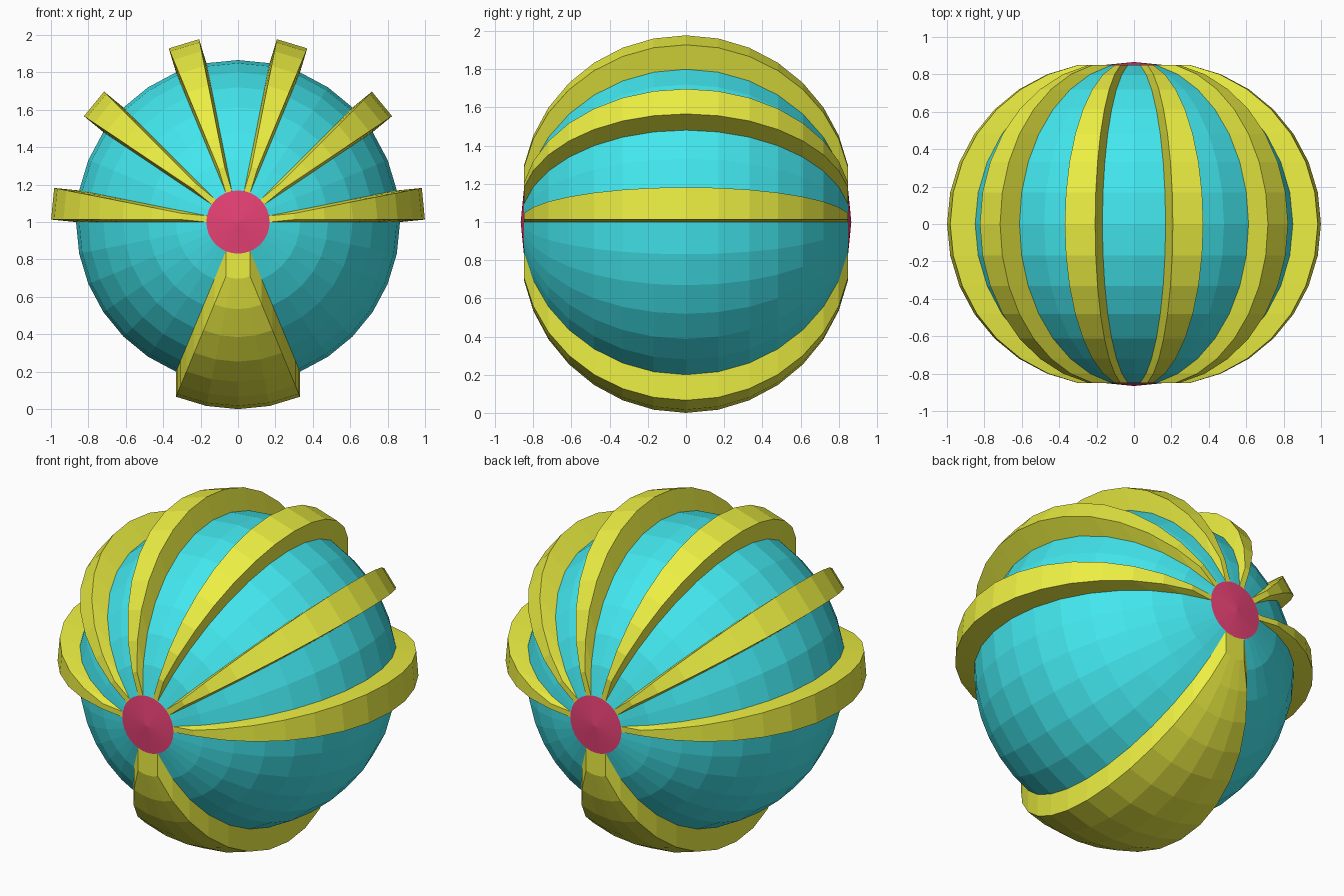
import bpy, bmesh
from math import sin, cos, pi
from mathutils import Vector

if "Cube" in bpy.data.objects:
    bpy.data.objects.remove(bpy.data.objects["Cube"])

R, D = 0.866, 0.134          # ball radius, rib height
SEG, RINGS = 32, 16          # ball is a low-poly sphere with its poles on the y axis
CENTRE = Vector((0, 0, 1))


def point(seg, ring):
    a, t = 2 * pi * seg / SEG, pi * ring / RINGS
    return CENTRE + R * Vector((sin(t) * cos(a), -cos(t), sin(t) * sin(a)))


def material(name, rgb):
    m = bpy.data.materials.new(name)
    m.diffuse_color = (*rgb, 1)
    m.use_nodes = True
    m.node_tree.nodes["Principled BSDF"].inputs["Base Color"].default_value = m.diffuse_color
    return m


def finish(name, bm, mat):
    bmesh.ops.remove_doubles(bm, verts=bm.verts, dist=1e-5)
    me = bpy.data.meshes.new(name)
    bm.to_mesh(me)
    bm.free()
    me.materials.append(mat)
    bpy.context.collection.objects.link(bpy.data.objects.new(name, me))


def strip(bm, first, count):
    """Faces of the ball between the two caps, over some segments."""
    for s in range(first, first + count):
        for r in range(1, RINGS - 1):
            corners = [(s, r), (s + 1, r), (s + 1, r + 1), (s, r + 1)]
            bm.faces.new([bm.verts.new(point(*c)) for c in corners])
    bmesh.ops.remove_doubles(bm, verts=bm.verts, dist=1e-5)


cyan = material("cyan", (0.055, 0.80, 0.86))
yellow = material("yellow", (0.84, 0.86, 0.055))
red = material("red", (0.81, 0.055, 0.18))

# Raised ribs: (first segment, number of segments)
ribs = [(0, 1), (3, 1), (6, 1), (9, 1), (12, 1), (15, 1), (22, 4)]
covered = set()
for i, (first, count) in enumerate(ribs):
    covered.update(range(first, first + count))
    bm = bmesh.new()
    strip(bm, first, count)
    mid = 2 * pi * (first + count / 2) / SEG
    out = bmesh.ops.extrude_face_region(bm, geom=bm.faces[:])["geom"]
    bmesh.ops.translate(bm, vec=Vector((cos(mid), 0, sin(mid))) * D,
                        verts=[v for v in out if isinstance(v, bmesh.types.BMVert)])
    bmesh.ops.recalc_face_normals(bm, faces=bm.faces)
    finish("base_rib" if count > 1 else f"rib_{i + 1}", bm, yellow)

# Ball surface between the ribs
bm = bmesh.new()
for s in range(SEG):
    if s not in covered:
        strip(bm, s, 1)
finish("ball", bm, cyan)

# Round end caps at both poles
for name, pole, ring in (("front_cap", 0, 1), ("back_cap", RINGS, RINGS - 1)):
    bm = bmesh.new()
    for s in range(SEG):
        pts = [point(0, pole), point(s + 1, ring), point(s, ring)]
        if pole == 0:
            pts.reverse()
        bm.faces.new([bm.verts.new(p) for p in pts])
    bmesh.ops.remove_doubles(bm, verts=bm.verts, dist=1e-5)
    bmesh.ops.recalc_face_normals(bm, faces=bm.faces)
    if sum(f.normal.y for f in bm.faces) * (-1 if pole == 0 else 1) < 0:
        bmesh.ops.reverse_faces(bm, faces=bm.faces)
    finish(name, bm, red)

# Face the ball surface outwards
me = bpy.data.objects["ball"].data
f = me.polygons[0]
if f.normal.dot(f.center - CENTRE) < 0:
    me.flip_normals()
